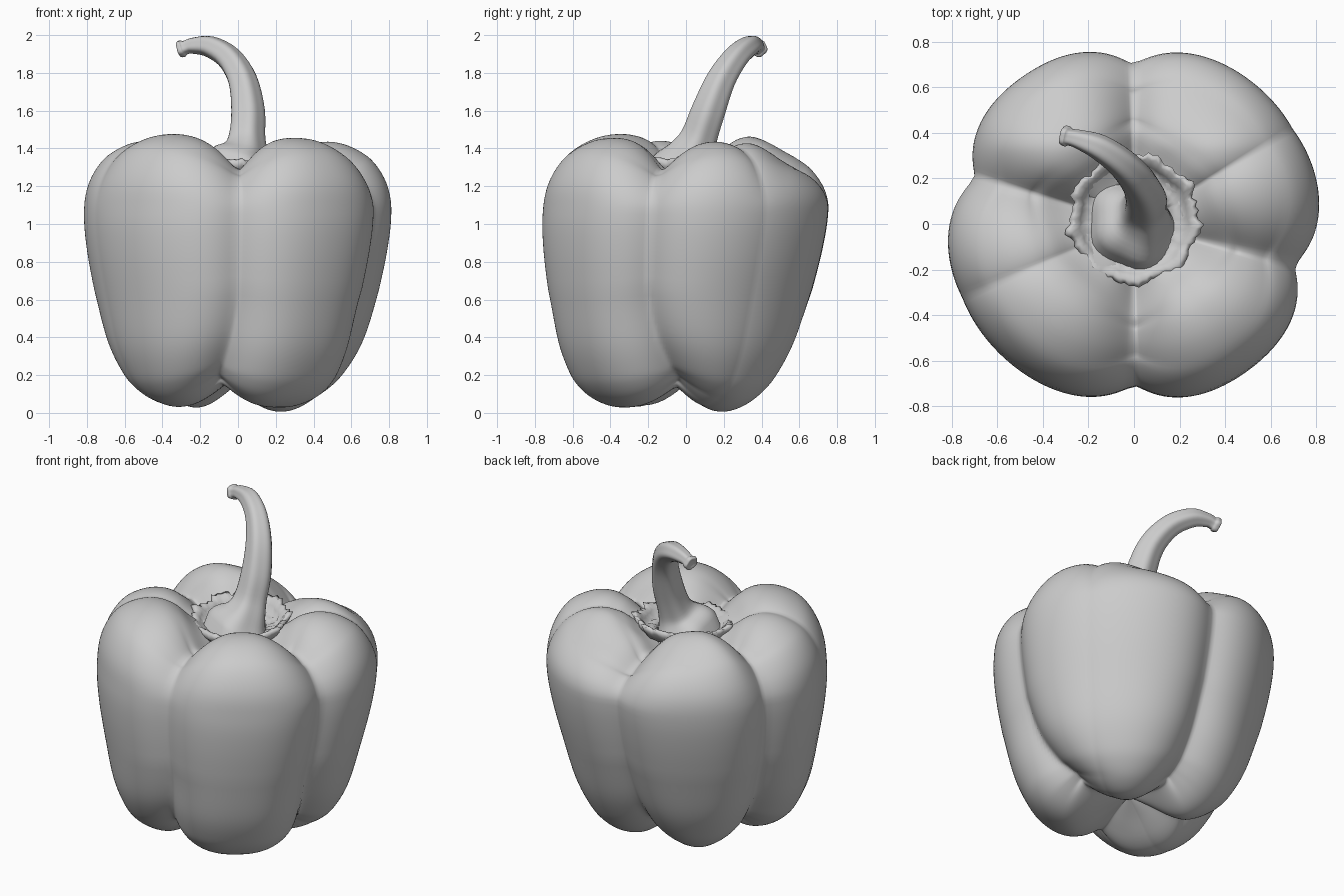
import bpy, bmesh, math, random
from mathutils import Vector

random.seed(4)
if "Cube" in bpy.data.objects:
    bpy.data.objects.remove(bpy.data.objects["Cube"])

grey = bpy.data.materials.new("plain grey")
grey.use_nodes = True
grey.diffuse_color = (0.6, 0.6, 0.6, 1)
grey.node_tree.nodes["Principled BSDF"].inputs["Base Color"].default_value = (0.6, 0.6, 0.6, 1)


def smooth_path(points, steps):
    """Catmull-Rom curve through points of any dimension."""
    pts = [points[0]] + list(points) + [points[-1]]
    out = []
    for a, b, c, d in zip(pts, pts[1:], pts[2:], pts[3:]):
        for s in range(steps):
            t = s / steps
            out.append([0.5 * (2 * q + (r - p) * t + (2 * p - 5 * q + 4 * r - w) * t * t
                               + (3 * q - p - 3 * r + w) * t ** 3)
                        for p, q, r, w in zip(a, b, c, d)])
    out.append(list(points[-1]))
    return out


def skin(name, rings, cap=True, loop=False):
    """Join equal rings of points into one smooth mesh."""
    bm = bmesh.new()
    vs = [[bm.verts.new(p) for p in ring] for ring in rings]
    n = len(vs[0])
    pairs = list(zip(vs, vs[1:])) + ([(vs[-1], vs[0])] if loop else [])
    for a, b in pairs:
        for i in range(n):
            j = (i + 1) % n
            bm.faces.new((a[i], a[j], b[j], b[i]))
    if cap:
        bm.faces.new(vs[0])
        bm.faces.new(vs[-1])
    bmesh.ops.recalc_face_normals(bm, faces=bm.faces)
    for f in bm.faces:
        f.smooth = True
    mesh = bpy.data.meshes.new(name)
    bm.to_mesh(mesh)
    bm.free()
    mesh.materials.append(grey)
    obj = bpy.data.objects.new(name, mesh)
    bpy.context.collection.objects.link(obj)
    return obj


def ramp(v, start, end):
    t = min(max((v - start) / (end - start), 0), 1)
    return t * t * (3 - 2 * t)


def hump(deg, centre, width):
    d = (deg - centre + 180) % 360 - 180
    return math.exp(-(d / width) ** 2)


# Fruit: a revolved profile pushed in along creases between lobes
GROOVES = [(-14, 4), (90, 90), (164, 166), (270, 258), (346, 364)]   # angle at top, at foot
SOFT = [(31, 0.5), (203, 0.4)]            # shallow creases, mostly on the shoulders
PROFILE = [(0.01, 0.17), (0.12, 0.11), (0.26, 0.03), (0.37, 0.005), (0.48, 0.04),
           (0.565, 0.11), (0.625, 0.2), (0.69, 0.36), (0.745, 0.6), (0.795, 0.85),
           (0.815, 1.05), (0.797, 1.22), (0.72, 1.36), (0.6, 1.435), (0.47, 1.455),
           (0.36, 1.42), (0.26, 1.34), (0.14, 1.28), (0.01, 1.27)]


def crease(deg, sharp, low):
    edges = [a + (b - a) * low * low for a, b in GROOVES]
    if deg < edges[0]:
        deg += 360
    for a, b in zip(edges, edges[1:]):
        if a <= deg <= b:
            t = abs((2 * deg - a - b) / (b - a))
            t = max(0, 1 - math.hypot(1 - t, 0.05))      # rounds the valley floor
            return 1.15 * t ** (sharp * (b - a) / 90)
    return 1


path = smooth_path(PROFILE, 5)
SEGMENTS = 240
rings = []
for k, (r, z) in enumerate(path):
    r0, z0 = path[max(k - 1, 0)]
    r1, z1 = path[min(k + 1, len(path) - 1)]
    inward = Vector((-(z1 - z0), r1 - r0)).normalized()
    top = min(max((z - 1.1) / 0.3, 0), 1)
    low = min(max((0.65 - z) / 0.6, 0), 1)
    sharp = 4 - 1.1 * top - 1.8 * low
    centre_fade = min(1, r / 0.4)
    depth = (0.1 + 0.07 * top + 0.05 * low) * centre_fade
    lean = max(0, 1 - z / 1.1)
    ring = []
    for i in range(SEGMENTS):
        deg = -14 + 360 * i / SEGMENTS
        push = depth * crease(deg, sharp, low)
        push += sum((0.02 + 0.08 * top) * h * centre_fade * math.exp(-abs(deg - a) / 9)
                    for a, h in SOFT)
        ang = math.radians(deg)
        rr = (r + inward.x * push) * (1 + 0.018 * math.cos(2 * ang))
        rr -= 0.025 * low * centre_fade * (hump(deg, 130, 25) + hump(deg, 308, 25))
        rr = max(rr, 0.005)
        x = rr * math.cos(ang) - 0.015 * lean
        y = rr * math.sin(ang) - 0.075 * lean
        # Uneven shoulders and feet
        zz = z + inward.y * push - 0.05 * top * ramp(y, 0.32, 0.55)
        zz += top * centre_fade * (0.025 * hump(deg, 153, 22) + 0.025 * hump(deg, 222, 28)
                                   - 0.045 * hump(deg, 64, 20))
        zz += 0.025 * low * (1 - hump(deg, 45, 50))
        ring.append((x, y, zz))
    rings.append(ring)
skin("fruit_body", rings)

# Stem: bent tapering sweep with a flared foot, soft ridges and a cut tip
STEM = [(0, 0, 1.25, 0.23), (0.01, 0.01, 1.31, 0.19), (0.035, 0.035, 1.38, 0.125),
        (0.045, 0.07, 1.46, 0.096), (0.05, 0.12, 1.6, 0.088), (0.022, 0.185, 1.76, 0.076),
        (-0.05, 0.265, 1.88, 0.065), (-0.15, 0.335, 1.94, 0.056), (-0.24, 0.37, 1.945, 0.042),
        (-0.28, 0.38, 1.935, 0.037), (-0.295, 0.384, 1.93, 0.045), (-0.315, 0.388, 1.925, 0.04),
        (-0.31, 0.386, 1.926, 0.018)]
stem = smooth_path(STEM, 4)
rings = []
aim = Vector((0, 0, 1))
side = Vector((1, 0, 0))
for k, (x, y, z, r) in enumerate(stem):
    if 4 <= k < len(stem) - 8:
        aim = (Vector(stem[k + 1][:3]) - Vector(stem[k - 1][:3])).normalized()
    side = (side - aim * side.dot(aim)).normalized()
    other = aim.cross(side)
    ring = []
    for i in range(40):
        a = math.tau * i / 40
        rr = r * (1 + 0.05 * math.cos(5 * a + 0.04 * k))
        ring.append(Vector((x, y, z)) + (side * math.cos(a) + other * math.sin(a)) * rr)
    rings.append(ring)
skin("stem", rings)

# Calyx: ragged collar with an upturned, pointed rim, lower at the front
SECTION = [(0.15, 1.29), (0.19, 1.3), (0.215, 1.3), (0.235, 1.33), (0.262, 1.355),
           (0.287, 1.35), (0.275, 1.315), (0.25, 1.28), (0.17, 1.25)]
rings = []
COUNT = 88
for i in range(COUNT):
    a = math.tau * i / COUNT
    point = abs(math.cos(4.5 * a + 0.6)) ** 5
    jag = random.uniform(-0.008, 0.008)
    ring = []
    for r, z in SECTION:
        edge = max(0, (r - 0.2) / 0.08)
        rr = r + edge * (0.022 * point - 0.008 + jag) + random.uniform(-0.003, 0.003)
        zz = z + edge * (0.025 * math.sin(a) + 0.015 * point + jag) + random.uniform(-0.004, 0.004)
        ring.append((rr * math.cos(a), rr * math.sin(a) + 0.02, zz))
    rings.append(ring)
skin("calyx_collar", rings, cap=False, loop=True)
